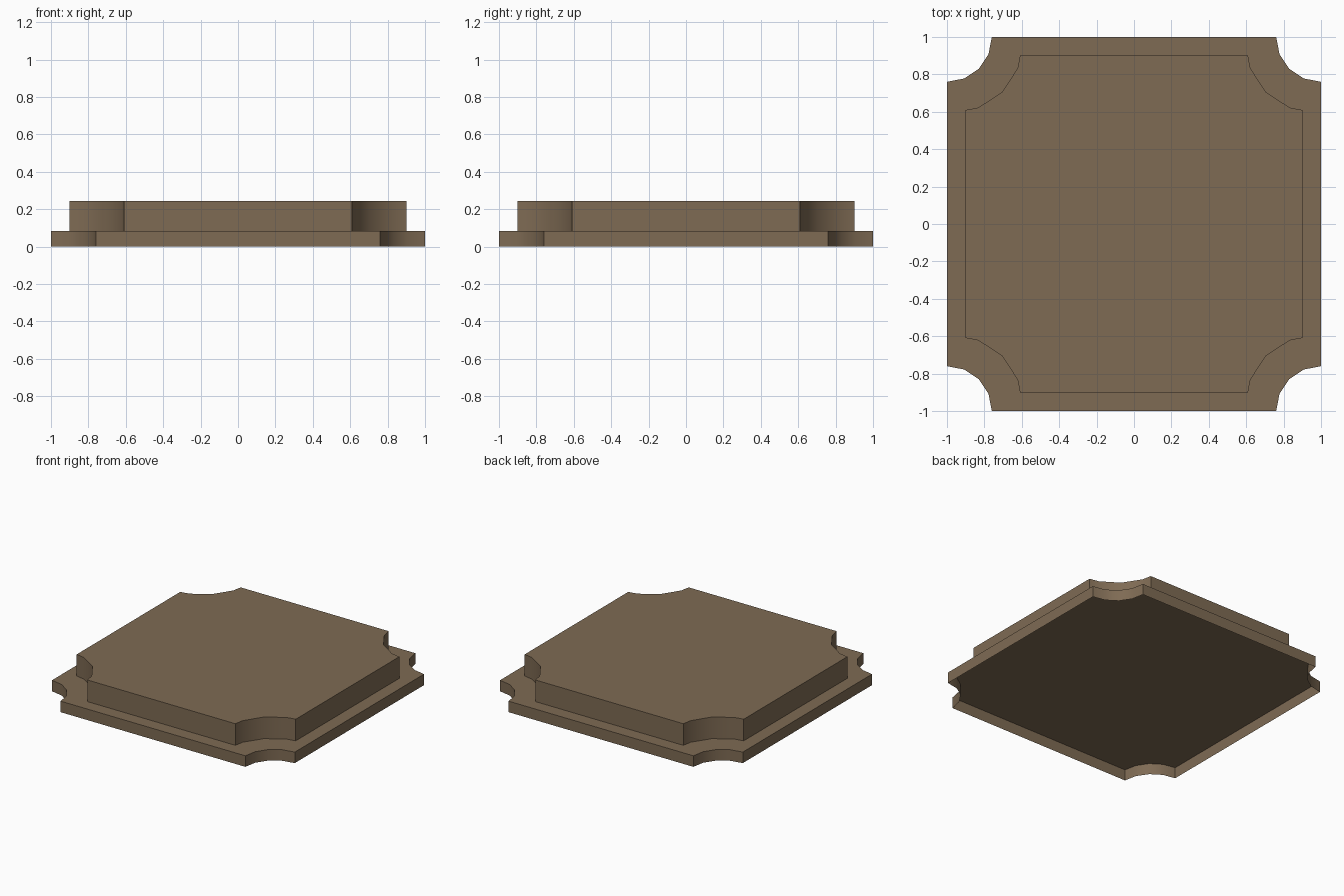
import bpy, bmesh, math

if "Cube" in bpy.data.objects:
    bpy.data.objects.remove(bpy.data.objects["Cube"])

# Scooped-corner outlines: half of one corner, mirrored across its diagonal
LOWER = [(0.76, 1.0), (0.778, 0.908), (0.83, 0.83)]
UPPER = [(0.609, 0.902), (0.622, 0.833), (0.705, 0.705)]
LEDGE_Z, TOP_Z = 0.082, 0.243

brown = bpy.data.materials.new("brown")
brown.diffuse_color = (0.21, 0.146, 0.088, 1)
brown.use_nodes = True
brown.node_tree.nodes["Principled BSDF"].inputs["Base Color"].default_value = brown.diffuse_color


def outline(half):
    """Repeat the corner four times, counter-clockwise."""
    corner = [(y, x) for x, y in half] + list(reversed(half[:-1]))
    pts = []
    for k in range(4):
        c, s = round(math.cos(k * math.pi / 2)), round(math.sin(k * math.pi / 2))
        pts += [(c * x - s * y, s * x + c * y) for x, y in corner]
    return pts


def open_slab(name, half, z0, z1):
    """Walls and a top, open underneath."""
    bm = bmesh.new()
    low, high = [[bm.verts.new((x, y, z)) for x, y in outline(half)]
                 for z in (z0, z1)]
    for i in range(len(low)):
        j = (i + 1) % len(low)
        bm.faces.new((low[i], low[j], high[j], high[i]))
    bm.faces.new(high)
    mesh = bpy.data.meshes.new(name)
    bm.to_mesh(mesh)
    bm.free()
    mesh.materials.append(brown)
    ob = bpy.data.objects.new(name, mesh)
    bpy.context.collection.objects.link(ob)
    # Smooth scoops, sharp edges
    bpy.ops.object.select_all(action='DESELECT')
    bpy.context.view_layer.objects.active = ob
    ob.select_set(True)
    bpy.ops.object.shade_smooth_by_angle(angle=math.radians(30))


# Hollow base plate and the raised panel standing on it
open_slab("base_plate", LOWER, 0, LEDGE_Z)
open_slab("raised_panel", UPPER, LEDGE_Z, TOP_Z)
